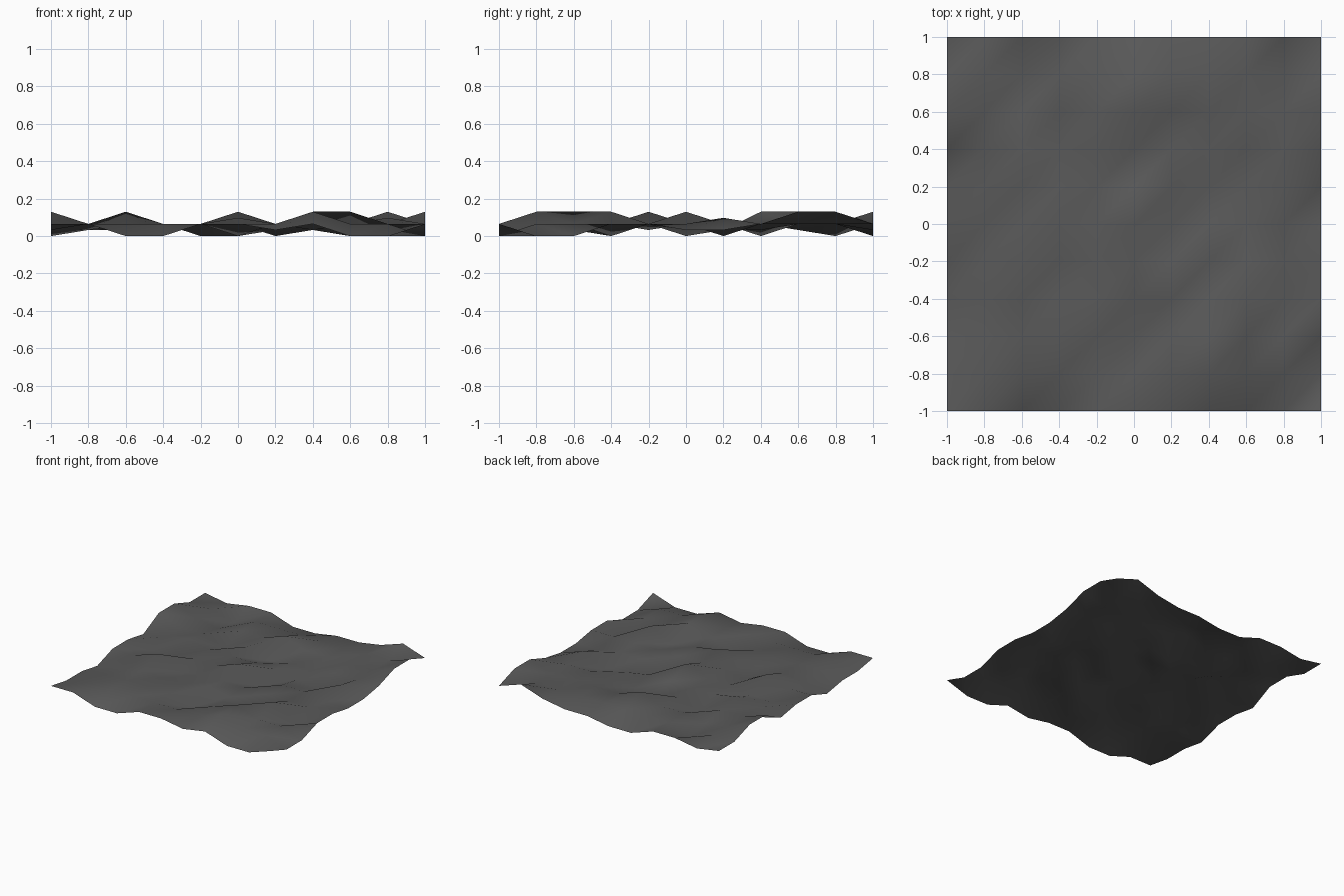
import bpy, bmesh

if "Cube" in bpy.data.objects:
    bpy.data.objects.remove(bpy.data.objects["Cube"])

# Height steps of the rolling ground, one digit per grid point, rows from front to back
rows = ["22002212002",
        "12222224220",
        "12222024220",
        "01222321402",
        "22412222222",
        "21122402211",
        "12322221031",
        "42202011222",
        "42122422224",
        "22022222224",
        "21220011242"]
STEP = 0.13 / 4
CELL = 0.2

bm = bmesh.new()
grid = [[bm.verts.new((-1 + CELL * i, -1 + CELL * j, STEP * int(d)))
         for i, d in enumerate(row)] for j, row in enumerate(rows)]

# Two triangles per cell, all split along the same diagonal
for j in range(10):
    for i in range(10):
        a, b = grid[j][i], grid[j][i + 1]
        c, d = grid[j + 1][i + 1], grid[j + 1][i]
        bm.faces.new((a, b, c))
        bm.faces.new((a, c, d))
for f in bm.faces:
    f.smooth = True

mesh = bpy.data.meshes.new("terrain")
bm.to_mesh(mesh)
bm.free()
terrain = bpy.data.objects.new("terrain", mesh)
bpy.context.collection.objects.link(terrain)

# Dark grey ground
mat = bpy.data.materials.new("dark_grey")
mat.diffuse_color = (0.1, 0.1, 0.1, 1)
mat.use_nodes = True
mat.node_tree.nodes["Principled BSDF"].inputs["Base Color"].default_value = mat.diffuse_color
mesh.materials.append(mat)
